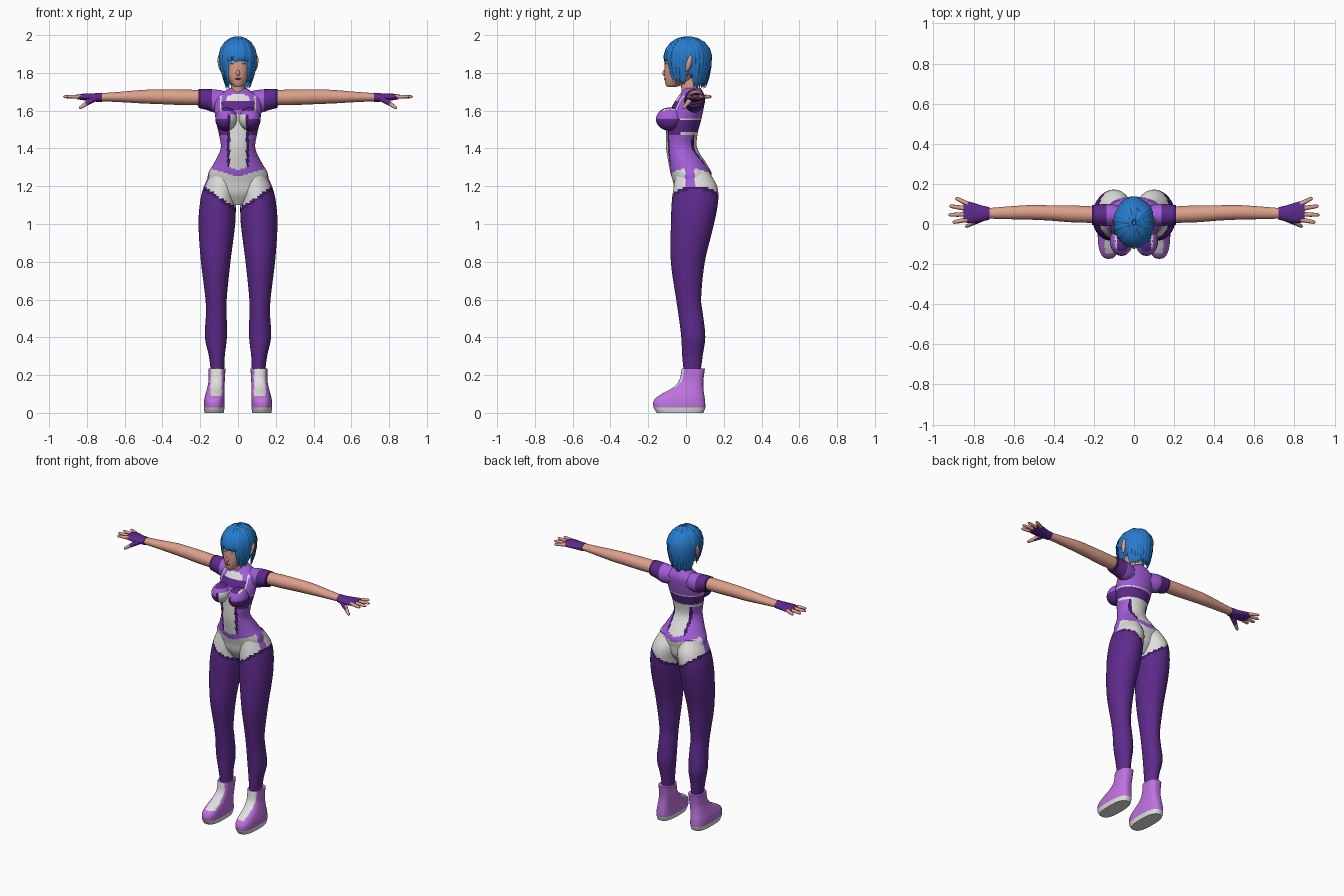
import bpy, bmesh, math, random
from math import sin, cos, pi, radians
from mathutils import Vector, Matrix, Euler

if "Cube" in bpy.data.objects:
    bpy.data.objects.remove(bpy.data.objects["Cube"], do_unlink=True)

random.seed(4)

# Flat colours (linear)
PALETTE = {
    "skin": (.73, .35, .26),
    "hose_purple": (.11, .023, .26),
    "deep_plum": (.05, .01, .12),
    "lavender": (.36, .11, .69),
    "orchid": (.52, .17, .74),
    "off_white": (.74, .74, .72),
    "hair_blue": (.02, .2, .61),
    "lip_brown": (.3, .08, .07),
}
MATERIALS = {}
for label, rgb in PALETTE.items():
    mat = bpy.data.materials.new(label)
    mat.use_nodes = True
    mat.diffuse_color = (*rgb, 1)
    mat.node_tree.nodes["Principled BSDF"].inputs["Base Color"].default_value = (*rgb, 1)
    MATERIALS[label] = mat


def finish(name, bm, paint, mirror=False, angle=50):
    """Turn a bmesh into a shaded object; paint is a colour name or a rule on the face centre."""
    bmesh.ops.recalc_face_normals(bm, faces=bm.faces)
    slots = []
    for face in bm.faces:
        label = paint if isinstance(paint, str) else paint(*face.calc_center_median())
        if label not in slots:
            slots.append(label)
        face.material_index = slots.index(label)
    mesh = bpy.data.meshes.new(name)
    bm.to_mesh(mesh)
    bm.free()
    for label in slots:
        mesh.materials.append(MATERIALS[label])
    obj = bpy.data.objects.new(name, mesh)
    bpy.context.collection.objects.link(obj)
    bpy.ops.object.select_all(action='DESELECT')
    obj.select_set(True)
    bpy.context.view_layer.objects.active = obj
    bpy.ops.object.shade_smooth_by_angle(angle=radians(angle))
    if mirror:
        obj.modifiers.new("Mirror", 'MIRROR').use_mirror_merge = False
    return obj


def skin_rings(bm, rings):
    """Bridge equal point rings with quads and cap both ends."""
    rows = [[bm.verts.new(p) for p in ring] for ring in rings]
    for low, high in zip(rows, rows[1:]):
        for i in range(len(low)):
            j = (i + 1) % len(low)
            bm.faces.new((low[i], low[j], high[j], high[i]))
    bm.faces.new(rows[0][::-1])
    bm.faces.new(rows[-1])


def sample(keys, t):
    """Smooth interpolation through the key rows."""
    last = len(keys) - 1
    i = max(k for k in range(last) if k == 0 or keys[k][0] <= t)
    a, b = keys[i], keys[i + 1]
    before, after = keys[max(i - 1, 0)], keys[min(i + 2, last)]
    span = b[0] - a[0]
    u = (t - a[0]) / span
    out = []
    for k in range(1, len(a)):
        m0 = (b[k] - before[k]) / (b[0] - before[0]) * span
        m1 = (after[k] - a[k]) / (after[0] - a[0]) * span
        u2, u3 = u * u, u * u * u
        out.append((2*u3 - 3*u2 + 1) * a[k] + (u3 - 2*u2 + u) * m0
                   + (3*u2 - 2*u3) * b[k] + (u3 - u2) * m1)
    return out


def loft(name, keys, paint, steps=24, sides=24, axis='z', mirror=False, power=1, angle=50):
    """Key rows: position on axis, centre, half width, low edge, high edge."""
    start, end = keys[0][0], keys[-1][0]
    rings = []
    for s in range(steps + 1):
        t = start + (end - start) * s / steps
        mid, half, low, high = sample(keys, t)
        ring = []
        for i in range(sides):
            a = 2 * pi * i / sides
            ca, sa = [math.copysign(abs(v) ** power, v) for v in (cos(a), sin(a))]
            p, q = mid + half * ca, (low + high) / 2 + (high - low) / 2 * sa
            ring.append((p, q, t) if axis == 'z' else (t, p, q))
        rings.append(ring)
    bm = bmesh.new()
    skin_rings(bm, rings)
    return finish(name, bm, paint, mirror, angle)


def tube(bm, points, widths, thickness, centre, sides=6):
    """Flattened tapered strand whose flat side faces away from centre."""
    rings = []
    for i, p in enumerate(points):
        along = (points[min(i + 1, len(points) - 1)] - points[max(i - 1, 0)]).normalized()
        out = p - centre
        out = (out - along * out.dot(along)).normalized()
        side = along.cross(out)
        rings.append([p + side * cos(a) * widths[i] + out * sin(a) * widths[i] * thickness
                      for a in (2 * pi * k / sides for k in range(sides))])
    skin_rings(bm, rings)


def ball(name, place, size, paint, turn=(0, 0, 0), mirror=False, detail=16):
    bm = bmesh.new()
    shape = Matrix.LocRotScale(Vector(place), Euler([radians(v) for v in turn]), Vector(size))
    bmesh.ops.create_uvsphere(bm, u_segments=detail * 2, v_segments=detail, radius=1, matrix=shape)
    return finish(name, bm, paint, mirror)


# Clothing colours by height and direction
def outfit(x, y, z):
    ax = abs(x)
    hem, belt = 1.08 + .65 * ax, 1.25 + .3 * ax
    if z < hem:
        return "deep_plum" if z > hem - .02 else "hose_purple"
    if z < belt:
        return "lavender" if ax > .12 and abs(y - .02) < .025 else "off_white"
    if z < belt + .035:
        return "lavender"
    if y < -.03:
        if z < 1.58 and ax < .058:
            return "off_white" if ax < .043 else "deep_plum"
        if 1.47 < z < 1.555:
            return "hose_purple"
        if 1.6 < z < 1.65 and ax < .085:
            return "hose_purple"
        if z > 1.65 and ax < .06:
            return "off_white"
    else:
        if z < 1.47 and y > 0 and ax < .07:
            return "off_white" if ax < .055 else "deep_plum"
        if 1.485 < z < 1.55:
            return "hose_purple"
        if 1.47 < z < 1.56:
            return "off_white"
    return "off_white" if z > 1.6 and .084 < ax < .094 else "lavender"


loft("torso", [
    (1.1, 0, .04, -.02, .08), (1.16, 0, .13, -.055, .12), (1.22, 0, .158, -.068, .13),
    (1.27, 0, .157, -.082, .135), (1.32, 0, .128, -.092, .108), (1.4, 0, .092, -.105, .06),
    (1.47, 0, .1, -.105, .06), (1.55, 0, .118, -.1, .08), (1.62, 0, .125, -.075, .095),
    (1.67, 0, .118, -.045, .1), (1.7, 0, .075, -.022, .09), (1.72, 0, .045, -.01, .078),
], outfit, steps=80, sides=72)
ball("bust", (.062, -.085, 1.555), (.058, .074, .062), outfit, mirror=True, detail=24)
loft("legs", [
    (.2, .108, .034, -.01, .075), (.3, .112, .042, -.02, .088), (.4, .117, .058, -.025, .102),
    (.52, .115, .055, -.04, .09), (.6, .116, .056, -.052, .08), (.8, .118, .078, -.08, .1),
    (1, .112, .097, -.08, .148), (1.12, .105, .095, -.075, .17), (1.2, .092, .088, -.065, .165),
    (1.28, .08, .06, -.05, .12),
], outfit, steps=90, sides=40, mirror=True)


# Boots with pale sole and front panel
def boot_colour(x, y, z):
    if z < .03:
        return "off_white"
    if z > .085 and y < .01 and abs(x - .115) < .03:
        return "off_white"
    return "orchid"


loft("boots", [
    (0, .126, .05, -.155, .092), (.03, .126, .055, -.172, .102), (.07, .125, .054, -.168, .1),
    (.1, .122, .05, -.13, .096), (.13, .118, .046, -.075, .092), (.17, .113, .043, -.037, .092),
    (.235, .111, .045, -.022, .1),
], boot_colour, steps=32, sides=40, mirror=True, power=.75)


# Sleeves, arms and gloves
def sleeve_colour(x, y, z):
    if x > .2:
        return "deep_plum"
    return "hose_purple" if x > .14 else "lavender"


loft("sleeves", [
    (.05, .04, .045, 1.6, 1.7), (.12, .045, .055, 1.59, 1.712),
    (.17, .045, .053, 1.605, 1.714), (.21, .045, .05, 1.615, 1.714),
], sleeve_colour, axis='x', mirror=True)
loft("arms", [
    (.15, .045, .04, 1.628, 1.708), (.3, .05, .042, 1.63, 1.712), (.42, .055, .038, 1.635, 1.712),
    (.5, .058, .037, 1.638, 1.71), (.62, .056, .032, 1.645, 1.7), (.73, .053, .026, 1.65, 1.692),
], "skin", axis='x', mirror=True)
loft("gloves", [
    (.72, .053, .031, 1.645, 1.695), (.76, .053, .04, 1.648, 1.692),
    (.82, .058, .053, 1.655, 1.69), (.85, .06, .05, 1.66, 1.685),
], "hose_purple", axis='x', steps=14, mirror=True)

# Fingers fan out, thumb points forward and down
bm = bmesh.new()
for y, spread, reach in ((.1, .03, .89), (.076, .014, .92), (.049, -.004, .925), (.022, -.014, .905)):
    tips = [Vector((.83 + (reach - .83) * u, y + spread * u, 1.674)) for u in (0, .5, .9, 1)]
    tube(bm, tips, (.012, .011, .009, .004), .9, Vector((.8, .06, 1.5)), 8)
finish("fingers", bm, "skin", True)
bm = bmesh.new()
thumb = [Vector((.76 + .08 * u, .03 - .045 * u, 1.667 - .055 * u)) for u in (0, .35, .6, .92, 1)]
tube(bm, thumb, (.02, .016, .012, .009, .004), .9, Vector((.8, .06, 1.5)), 8)
finish("thumbs", bm, lambda x, y, z: "hose_purple" if x < .8 else "skin", True)

# Neck, head and face
loft("neck", [(1.66, 0, .042, -.02, .08), (1.72, 0, .036, -.025, .065),
              (1.79, 0, .038, -.04, .07)], "skin", steps=8)
loft("head", [
    (1.724, 0, .016, -.1, -.06), (1.74, 0, .034, -.109, -.005), (1.78, 0, .06, -.114, .055),
    (1.83, 0, .074, -.114, .09), (1.88, 0, .08, -.111, .11), (1.93, 0, .077, -.1, .115),
    (1.975, 0, .045, -.055, .08),
], lambda x, y, z: "hair_blue" if z > 1.905 or y > .03 else "skin", steps=30, sides=40)
ball("nose", (0, -.112, 1.8), (.01, .013, .017), "skin", (-15, 0, 0))
ball("lips", (0, -.111, 1.768), (.018, .006, .005), "lip_brown")
ball("eye_whites", (.033, -.103, 1.855), (.017, .005, .008), "off_white", (0, 0, 30), True)
ball("irises", (.033, -.104, 1.855), (.008, .006, .008), "hair_blue", (0, 0, 30), True)
ball("brows", (.034, -.103, 1.872), (.019, .006, .003), "hair_blue", (0, 0, 30), True)
ball("ears", (.094, .015, 1.85), (.013, .014, .045), "skin", (-15, 8, 0), True)

# Layered bob: locks fall from the crown to a length set by direction
bm = bmesh.new()
crown = Vector((0, .008, 1.88))


def lock(angle, swell, width):
    turn = abs(math.degrees(angle))
    tip = 1.862 if turn < 38 else 1.75 if turn < 80 else 1.775 if turn < 110 else 1.725
    tip += random.uniform(-.012, .018)
    heading = Vector((sin(angle) * .094, -cos(angle) * .12, 0)) * swell
    path = [crown + heading * sin(p) + Vector((0, 0, .108 * swell * cos(p)))
            for p in (radians(v) for v in (6, 25, 45, 65, 84))]
    root = path[-1].z
    tuck = .03 if turn < 38 else .24
    for u in (.35, .7, 1):
        path.append(Vector((crown.x, crown.y, root + (tip - root) * u)) + heading * (1 - tuck * u * u))
    widths = [width * f for f in (.35, .65, .95, 1.1, 1.1, 1, .75, .12)]
    tube(bm, path, widths, .4, Vector((0, crown.y, 1.84)))


LOCKS = 32
for layer, (swell, width) in enumerate(((.95, .02), (1.02, .015))):
    for i in range(LOCKS):
        lock(2 * pi * (i + layer / 2) / LOCKS - pi, swell + random.uniform(-.02, .025), width)
finish("hair", bm, "hair_blue", angle=40)
